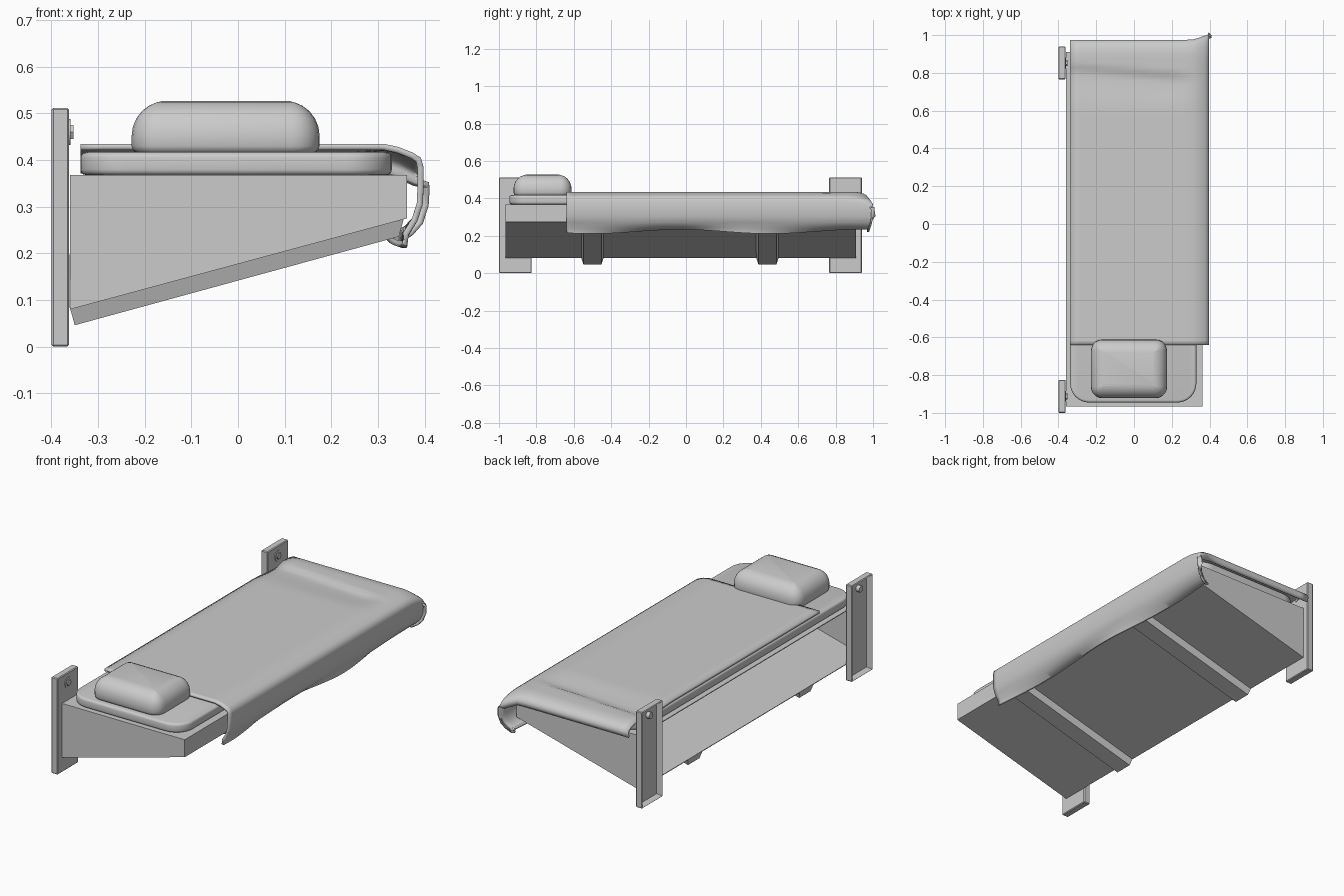
import bpy, bmesh, math
from mathutils import Vector

if "Cube" in bpy.data.objects:
    bpy.data.objects.remove(bpy.data.objects["Cube"])

grey = bpy.data.materials.new("plain_grey")
grey.diffuse_color = (0.6, 0.6, 0.6, 1)
grey.use_nodes = True
grey.node_tree.nodes["Principled BSDF"].inputs["Base Color"].default_value = grey.diffuse_color


def finish(name, bm, angle=35):
    bmesh.ops.recalc_face_normals(bm, faces=bm.faces)
    me = bpy.data.meshes.new(name)
    bm.to_mesh(me)
    bm.free()
    ob = bpy.data.objects.new(name, me)
    bpy.context.collection.objects.link(ob)
    me.materials.append(grey)
    bpy.ops.object.select_all(action='DESELECT')
    ob.select_set(True)
    bpy.context.view_layer.objects.active = ob
    if angle:
        bpy.ops.object.shade_smooth_by_angle(angle=math.radians(angle))
    return ob


def box(lo, hi):
    bm = bmesh.new()
    bmesh.ops.create_cube(bm, size=1)
    for v in bm.verts:
        v.co = Vector([l + (c + 0.5) * (h - l) for c, l, h in zip(v.co, lo, hi)])
    return bm


def bevel(bm, width, segments, rule=lambda e: True):
    bmesh.ops.bevel(bm, geom=[e for e in bm.edges if rule(e)], offset=width,
                    segments=segments, profile=0.5, affect='EDGES')


def prism(profile, y0, y1):
    """Extrude an x-z outline along y."""
    bm = bmesh.new()
    rings = [[bm.verts.new((x, y, z)) for x, z in profile] for y in (y0, y1)]
    n = len(profile)
    for i in range(n):
        j = (i + 1) % n
        bm.faces.new((rings[0][i], rings[0][j], rings[1][j], rings[1][i]))
    bm.faces.new(rings[0])
    bm.faces.new(rings[1][::-1])
    return bm


# Wedge-shaped bunk shell, open towards the wall
bm = prism([(-0.36, 0.08), (0.362, 0.275), (0.362, 0.368), (-0.36, 0.368)], -0.965, 0.91)
bmesh.ops.recalc_face_normals(bm, faces=bm.faces)
bmesh.ops.delete(bm, geom=[f for f in bm.faces if f.normal.x < -0.9], context='FACES')
frame = finish("bunk_frame", bm, 0)
mod = frame.modifiers.new("thickness", 'SOLIDIFY')
mod.thickness = 0.006
mod.offset = -1

# Tapered support beams under the sloping floor
for i, yc in enumerate((-0.5, 0.435)):
    bm = prism([(-0.36, 0.082), (-0.35, 0.046), (0.345, 0.236), (0.355, 0.273)], yc - 0.06, yc + 0.06)
    for v in bm.verts:
        if v.co.z < 0.05 or abs(v.co.z - 0.236) < 1e-4:
            v.co.y = yc + (v.co.y - yc) * 0.8
    finish(f"support_beam_{i}", bm, 0)

# Wall plates with a recessed back, and their bolts
for i, (y0, y1) in enumerate(((-1.0, -0.825), (0.765, 0.94))):
    bm = box((-0.4, y0, 0), (-0.362, y1, 0.512))
    bevel(bm, 0.004, 1)
    bmesh.ops.recalc_face_normals(bm, faces=bm.faces)
    back = max((f for f in bm.faces if f.normal.x < -0.99), key=lambda f: f.calc_area())
    bmesh.ops.inset_region(bm, faces=[back], thickness=0.012)
    bmesh.ops.translate(bm, verts=back.verts, vec=(0.028, 0, 0))
    finish(f"wall_plate_{i}", bm, 0)
    yb = (y0 + y1) / 2
    for part, radius, xa, xb, sides in (("washer", 0.028, -0.365, -0.359, 16),
                                        ("bolt_head", 0.017, -0.36, -0.353, 6),
                                        ("bolt_shaft", 0.017, -0.392, -0.366, 12)):
        ring = [(radius * math.cos(2 * math.pi * k / sides), radius * math.sin(2 * math.pi * k / sides))
                for k in range(sides)]
        bm = prism(ring, xa, xb)
        for v in bm.verts:
            a, x, c = v.co
            v.co = (x, yb + a, 0.46 + c)
        finish(f"{part}_{i}", bm)

# Mattress with rounded plan corners
bm = box((-0.338, -0.945, 0.368), (0.33, 0.9, 0.417))
bevel(bm, 0.1, 8, lambda e: abs(e.verts[0].co.z - e.verts[1].co.z) > 0.01)
bevel(bm, 0.012, 3, lambda e: abs(e.verts[0].co.z - e.verts[1].co.z) < 1e-4 and
      len({round(f.normal.z) for f in e.link_faces}) > 1)
finish("mattress", bm, 50)

# Plump pillow
bm = box((-0.228, -0.922, 0.415), (0.175, -0.612, 0.527))
bevel(bm, 0.06, 5, lambda e: abs(e.verts[0].co.z - e.verts[1].co.z) > 0.01)
bm.normal_update()
bevel(bm, 0.075, 6, lambda e: all(v.co.z > 0.5 for v in e.verts))
bevel(bm, 0.015, 2, lambda e: all(v.co.z < 0.4151 for v in e.verts))
finish("pillow", bm, 60)


# Blanket: cross-section draped over the front edge, hem waving along its length
def smooth(a, b, t):
    t = min(max((t - a) / (b - a), 0), 1)
    return t * t * (3 - 2 * t)


def section(y):
    wave = math.cos(2 * math.pi * (y + 0.5) / 0.95)
    hem = 0.222 - 0.011 * wave
    tuck = 0.335 + 0.016 * math.cos(2 * math.pi * (y + 0.64) / 0.95)
    top = [(-0.338 + 0.65 * k / 13, 0.435) for k in range(14)]
    side = [(0.345, 0.428), (0.375, 0.416), (0.392, 0.405), (0.398, 0.385), (0.398, 0.345),
            (0.396, 0.305), (0.385, 0.27), (0.366, (hem + 0.265) / 2), (tuck + 0.012, hem), (tuck, hem + 0.004)]
    return top + side


bm = bmesh.new()
rows = []
ys = [-0.64 + 1.54 * k / 66 for k in range(67)]
foot = [(0.925, 0.003), (0.95, 0.01), (0.965, 0.02), (0.975, 0.035), (0.974, 0.05), (0.965, 0.064)]
for y, drop in [(y, 0) for y in ys] + foot:
    row = []
    for x, z in section(y):
        # Crease across the foot, fading towards the front edge
        fade = 1 - smooth(0.2, 0.35, x)
        crest = 0.84 - 0.08 * (x + 0.34)
        z -= 0.013 * fade * smooth(0.6, crest - 0.03, y) * (1 - smooth(crest - 0.03, crest + 0.01, y))
        # Foot roll hangs down, front corner flares out past it
        corner = smooth(0.3, 0.395, x) * smooth(0.86, 0.97, y)
        on_top = smooth(0.33, 0.43, z)
        yy = y + 0.025 * corner * (0.4 + 0.6 * smooth(0.22, 0.3, z))
        row.append(bm.verts.new((x, yy, z - drop * on_top - 0.012 * corner * on_top)))
    rows.append(row)
for a, b in zip(rows, rows[1:]):
    for k in range(len(a) - 1):
        bm.faces.new((a[k], a[k + 1], b[k + 1], b[k]))
bm.normal_update()
blanket = finish("blanket", bm, 50)
# Thickness goes to the inside of the sheet
up = blanket.data.polygons[0].normal.z > 0
mod = blanket.modifiers.new("thickness", 'SOLIDIFY')
mod.thickness = 0.013
mod.offset = -1 if up else 1
